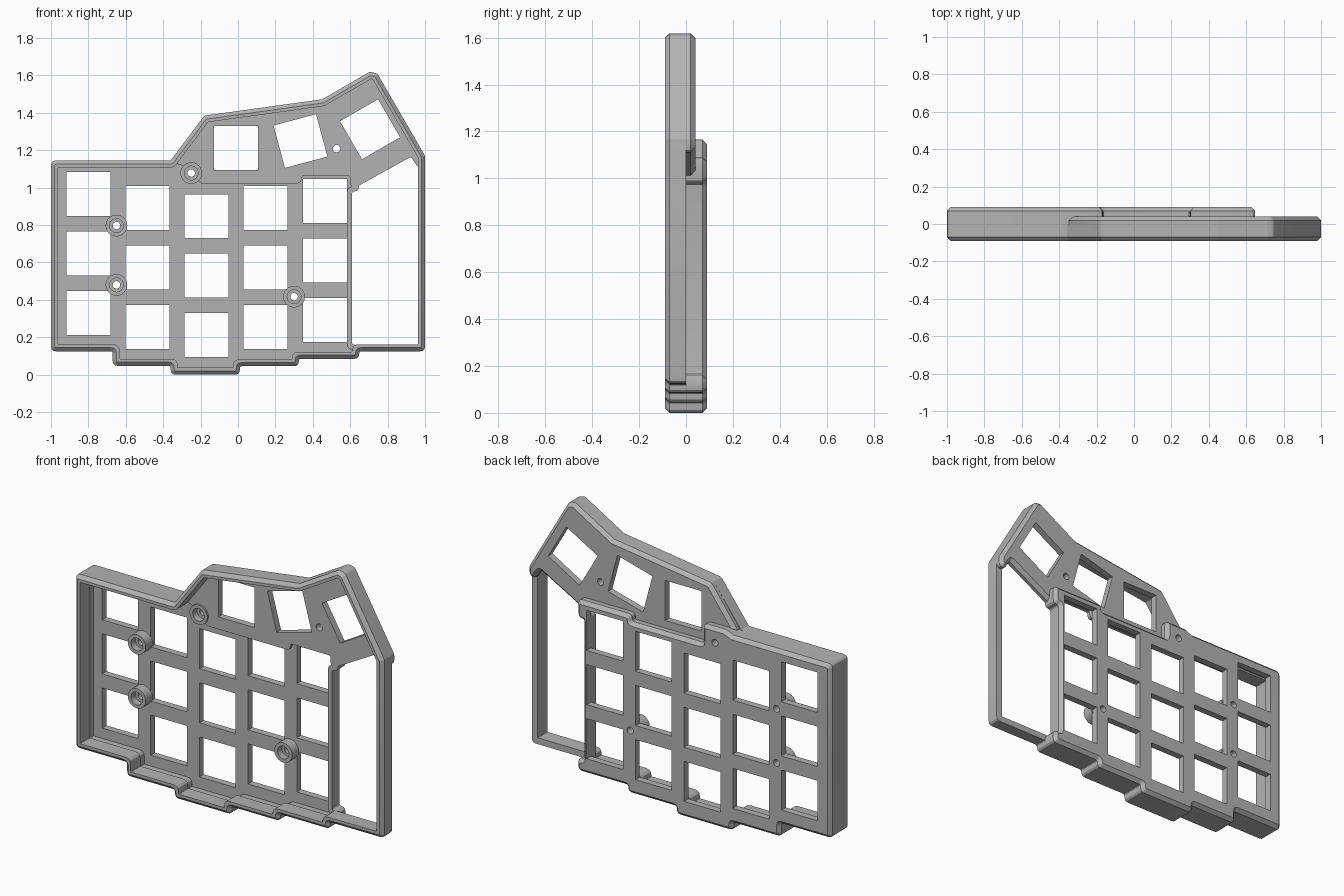
import bpy, bmesh, math
from mathutils import Vector

if "Cube" in bpy.data.objects:
    bpy.data.objects.remove(bpy.data.objects["Cube"])

grey = bpy.data.materials.new("plain_grey")
grey.use_nodes = True
grey.diffuse_color = (0.45, 0.45, 0.45, 1)
grey.node_tree.nodes["Principled BSDF"].inputs["Base Color"].default_value = grey.diffuse_color

CHAMFER = 0.02


def corners(pts):
    """Yield each corner with its incoming and outgoing directions."""
    pts = [Vector(p) for p in pts]
    for i, p in enumerate(pts):
        a, b = pts[i - 1], pts[(i + 1) % len(pts)]
        yield p, (p - a).normalized(), (b - p).normalized()


def inset(pts, d):
    """Move every side of an anticlockwise outline inwards by d."""
    out = []
    for p, u, v in corners(pts):
        n, m = Vector((-u.y, u.x)), Vector((-v.y, v.x))
        out.append(p + (n + m) * d / (1 + n.dot(m)))
    return out


def rounded(pts, d=0.0):
    """Inset outline with rounded corners; always the same point count."""
    out = []
    for p, u, v in corners(inset(pts, d)):
        r = max(0.026 - d, 0.006) if u.cross(v) > 0 else min(0.012 + d, 0.032)
        t = r * math.tan(abs(u.angle(v)) / 2)
        a, b = p - u * t, p + v * t
        for k in range(4):
            s = k / 3
            out.append(a * (1 - s) ** 2 + p * 2 * s * (1 - s) + b * s * s)
    return out


def circle(x, z, r, n=24):
    return [Vector((x + r * math.cos(k * math.tau / n), z + r * math.sin(k * math.tau / n)))
            for k in range(n)]


def square(x, z, size, degrees):
    return circle(0, 0, size / math.sqrt(2), 4), x, z, degrees + 45


def add_loops(bm, loops, cap):
    """Bridge a chain of (outline, y) loops; cap the ends or close into a ring."""
    rings = [[bm.verts.new((p.x, y, p.y)) for p in pts] for pts, y in loops]
    pairs = list(zip(rings, rings[1:])) + ([] if cap else [(rings[-1], rings[0])])
    for a, b in pairs:
        for i in range(len(a)):
            j = (i + 1) % len(a)
            bm.faces.new((a[i], a[j], b[j], b[i]))
    if cap:
        bm.faces.new(rings[0])
        bm.faces.new(rings[-1])


def finish(name, bm):
    bmesh.ops.recalc_face_normals(bm, faces=bm.faces)
    me = bpy.data.meshes.new(name)
    bm.to_mesh(me)
    bm.free()
    me.materials.append(grey)
    ob = bpy.data.objects.new(name, me)
    bpy.context.collection.objects.link(ob)
    return ob


def part(name, loops, cap):
    bm = bmesh.new()
    add_loops(bm, loops, cap)
    return finish(name, bm)


def cut(ob, outlines):
    """Cut straight holes of the given outlines through a part."""
    bm = bmesh.new()
    for pts in outlines:
        add_loops(bm, [(pts, -0.2), (pts, 0.2)], True)
    cutter = finish("hole_cutter", bm)
    mod = ob.modifiers.new("holes", 'BOOLEAN')
    mod.operation, mod.solver, mod.object = 'DIFFERENCE', 'EXACT', cutter
    bpy.context.view_layer.update()
    dg = bpy.context.evaluated_depsgraph_get()
    me = bpy.data.meshes.new_from_object(ob.evaluated_get(dg))
    ob.modifiers.clear()
    ob.data = me
    bpy.data.objects.remove(cutter)


def turned_square(x, z, degrees=0, size=0.235):
    a = math.radians(degrees + 45)
    r = size / math.sqrt(2)
    return [Vector((x + r * math.cos(a + k * math.pi / 2), z + r * math.sin(a + k * math.pi / 2)))
            for k in range(4)]


# Outlines in (x, z), anticlockwise from the front
stepped_bottom = [(-1, 0.125), (-0.67, 0.125), (-0.67, 0.047), (-0.36, 0.047), (-0.36, 0),
                  (0.01, 0), (0.01, 0.045), (0.325, 0.045), (0.325, 0.085), (0.648, 0.085)]
thumb_top = [(1, 1.17), (0.745, 1.61), (0.705, 1.62), (0.45, 1.472), (-0.18, 1.385)]
left_top = [(-0.36, 1.145), (-1, 1.145)]

rim_outline = stepped_bottom + [(0.648, 0.125), (1, 0.125)] + thumb_top + left_top
tray_outline = stepped_bottom + [
    (0.648, 0.16), (0.61, 0.16), (0.61, 0.98), (0.648, 0.98), (0.648, 1.09), (0.3, 1.09),
    (0.3, 1.05), (-0.165, 1.05), (-0.165, 1.165), (-0.31, 1.165)] + left_top
thumb_outline = [(-0.28, 1.11), (-0.2, 1.022), (0.34, 1.022), (0.34, 1.062), (0.6, 1.062),
                 (0.6, 0.985), (0.925, 1.165), (0.96, 1.11), (1, 1.11)] + thumb_top + [(-0.36, 1.14)]

# Front rim: an open wall all round
part("front_rim", [(rounded(rim_outline), 0), (rounded(rim_outline), -0.09 + CHAMFER),
                   (rounded(rim_outline, CHAMFER), -0.09),
                   (rounded(rim_outline, 0.037), -0.09), (rounded(rim_outline, 0.037), 0)], False)

# Main tray: shallow walls and a back plate with a grid of key holes
tray = part("main_tray", [(rounded(tray_outline, 0.027), 0.05), (rounded(tray_outline, 0.027), 0),
                          (rounded(tray_outline), 0), (rounded(tray_outline), 0.09 - CHAMFER),
                          (rounded(tray_outline, CHAMFER), 0.09)], True)
screws = [(-0.65, 0.797), (-0.65, 0.48), (0.3, 0.417), (-0.25, 1.078)]
column_starts = [0.33, 0.255, 0.212, 0.255, 0.293]
keys = [turned_square(-0.8 + 0.316 * c, z + 0.3175 * row)
        for c, z in enumerate(column_starts) for row in range(3)]
cut(tray, keys + [circle(x, z, 0.02) for x, z in screws])

# Thumb plate with three fanned key holes, a screw hole and room for the top boss
thumb = part("thumb_plate", [(rounded(thumb_outline), 0), (rounded(thumb_outline), 0.04 - CHAMFER),
                             (rounded(thumb_outline, CHAMFER), 0.04)], True)
cut(thumb, [turned_square(-0.01, 1.212), turned_square(0.334, 1.249, 15),
            turned_square(0.706, 1.312, 30), circle(0.527, 1.208, 0.02),
            circle(*screws[-1], 0.057)])

# Counterbored screw bosses
for i, (x, z) in enumerate(screws):
    profile = [(0.058, 0.055), (0.058, -0.01), (0.037, -0.01),
               (0.037, 0.03), (0.02, 0.03), (0.02, 0.055)]
    part(f"screw_boss_{i + 1}", [(circle(x, z, r), y) for r, y in profile], False)

# Smooth the rounded corners, keep chamfers crisp
bpy.ops.object.select_all(action='DESELECT')
for ob in bpy.context.collection.objects:
    if ob.type == 'MESH' and grey.name in ob.data.materials:
        ob.select_set(True)
        bpy.context.view_layer.objects.active = ob
bpy.ops.object.shade_smooth_by_angle(angle=math.radians(32))
